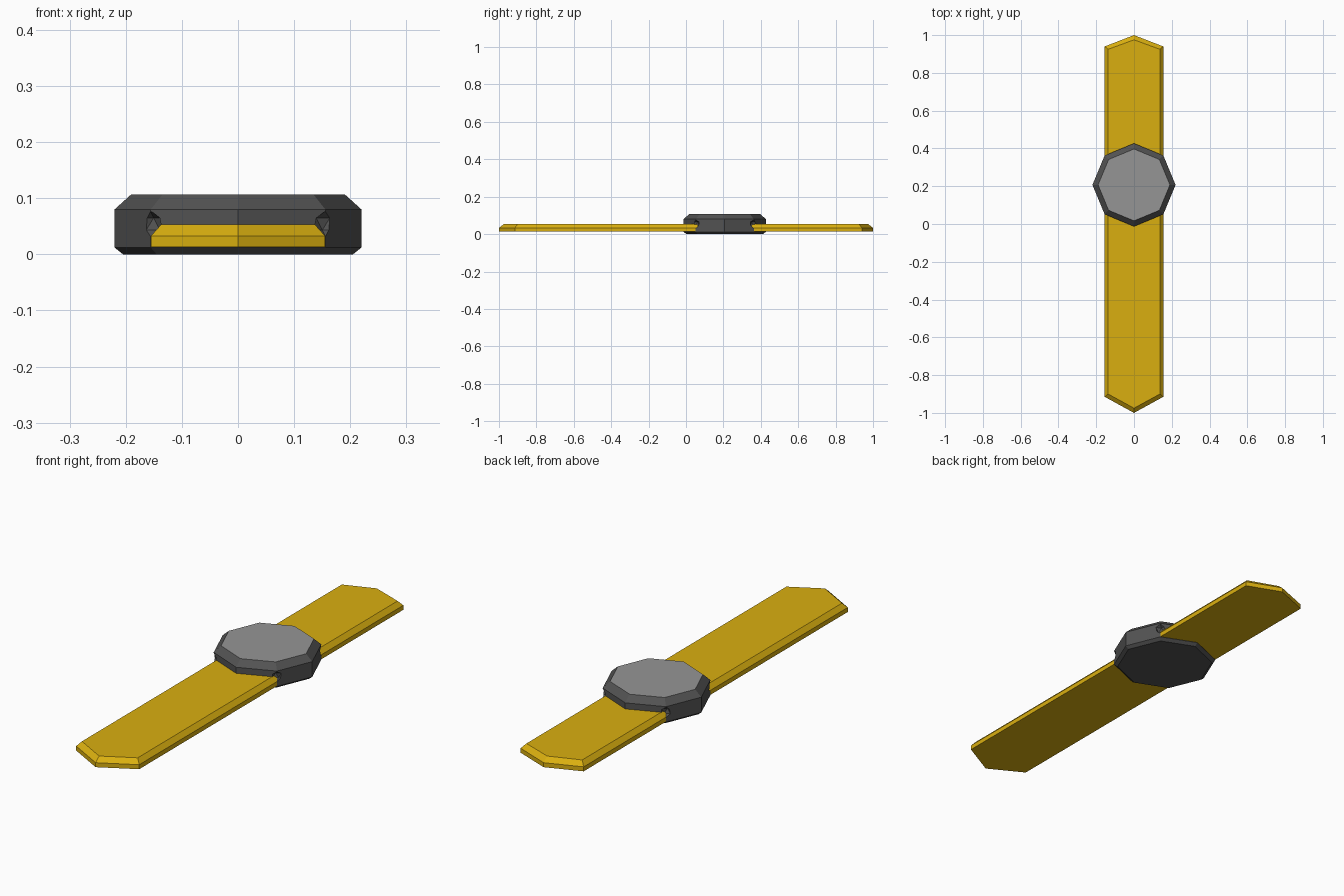
import bpy, bmesh, math
from mathutils import Vector

cube = bpy.data.objects.get("Cube")
if cube:
    bpy.data.objects.remove(cube, do_unlink=True)


def material(name, rgb):
    m = bpy.data.materials.new(name)
    m.use_nodes = True
    m.diffuse_color = (*rgb, 1)
    m.node_tree.nodes["Principled BSDF"].inputs["Base Color"].default_value = (*rgb, 1)
    return m


def stacked(name, rings, mats):
    """Solid made by joining outlines of equal length, bottom to top."""
    bm = bmesh.new()
    loops = [[bm.verts.new(p) for p in ring] for ring in rings]
    for low, high in zip(loops, loops[1:]):
        for i in range(len(low)):
            j = (i + 1) % len(low)
            bm.faces.new((low[i], low[j], high[j], high[i]))
    bm.faces.new(loops[0][::-1])
    top = bm.faces.new(loops[-1])
    top.material_index = len(mats) - 1
    bmesh.ops.recalc_face_normals(bm, faces=bm.faces)
    mesh = bpy.data.meshes.new(name)
    bm.to_mesh(mesh)
    bm.free()
    for m in mats:
        mesh.materials.append(m)
    obj = bpy.data.objects.new(name, mesh)
    bpy.context.collection.objects.link(obj)
    return obj


gold = material("golden yellow", (0.70, 0.43, 0.005))
charcoal = material("charcoal", (0.085, 0.085, 0.085))
grey = material("glass grey", (0.30, 0.30, 0.30))


# Strap: long plate with pointed ends and a bevelled upper rim
def strap_outline(half, tip, back, front, z):
    return [(-half, front, z), (0, -tip, z), (half, front, z),
            (half, back, z), (0, tip, z), (-half, back, z)]


wide = (0.155, 1.0, 0.94, -0.915)
stacked("strap", [strap_outline(*wide, 0.013), strap_outline(*wide, 0.033),
                  strap_outline(0.137, 0.975, 0.925, -0.9, 0.053)], [gold])

# Case: eight-sided body with bevelled rims and a paler dial
CENTRE = Vector((0, 0.207, 0))


def octagon(r, z):
    return [CENTRE + Vector((r * math.cos(k * math.pi / 4), r * math.sin(k * math.pi / 4), z))
            for k in range(8)]


case = stacked("case", [octagon(0.205, 0), octagon(0.22, 0.012),
                        octagon(0.22, 0.08), octagon(0.19, 0.107)], [charcoal, grey])

# Small hollows in the case where the strap edges enter
bm = bmesh.new()
for corner in octagon(0.222, 0.054)[1::2]:
    part = bmesh.ops.create_icosphere(bm, subdivisions=1, radius=0.024)
    bmesh.ops.translate(bm, verts=part["verts"], vec=corner)
mesh = bpy.data.meshes.new("hollow_cutter")
bm.to_mesh(mesh)
bm.free()
mesh.materials.append(charcoal)
cutter = bpy.data.objects.new("hollow_cutter", mesh)
bpy.context.collection.objects.link(cutter)
cutter.hide_render = True
cutter.hide_viewport = True
cutter.display_type = 'WIRE'
cut = case.modifiers.new("hollows", 'BOOLEAN')
cut.operation = 'DIFFERENCE'
cut.solver = 'EXACT'
cut.object = cutter
